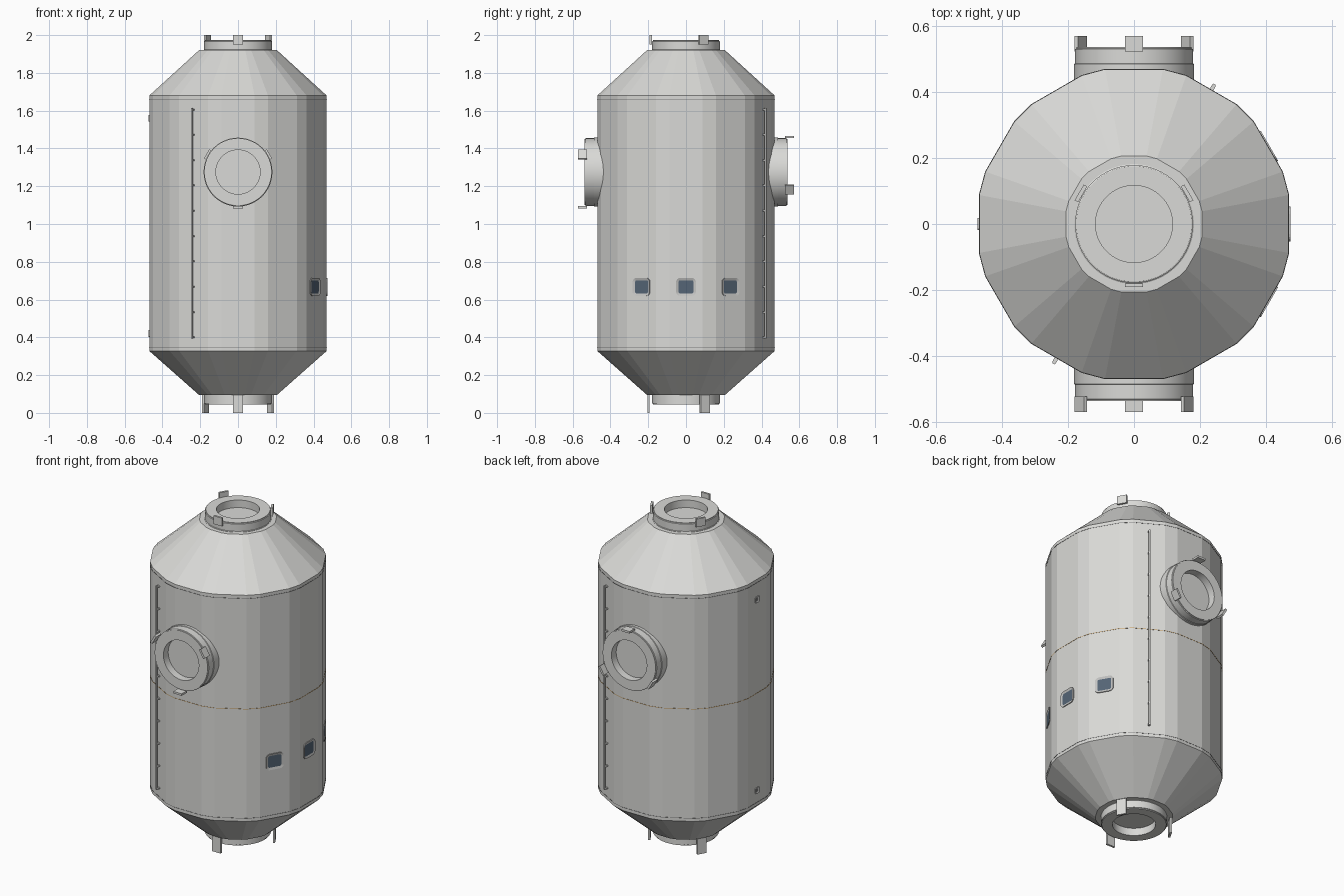
import bpy, bmesh
from math import sin, cos, pi, radians
from mathutils import Matrix, Vector

cube = bpy.data.objects.get("Cube")
if cube:
    bpy.data.objects.remove(cube)


def material(name, rgb):
    m = bpy.data.materials.new(name)
    m.use_nodes = True
    m.diffuse_color = (*rgb, 1)
    m.node_tree.nodes["Principled BSDF"].inputs["Base Color"].default_value = (*rgb, 1)
    return m


HULL = material("hull grey", (0.7, 0.7, 0.68))
FRAME = material("frame grey", (0.55, 0.55, 0.54))
GLASS = material("window blue", (0.09, 0.13, 0.18))
SEAM = material("seam orange", (0.55, 0.3, 0.08))
DARK = material("dark grey", (0.2, 0.2, 0.2))


def finish(name, bm, mats, matrix=Matrix(), smooth=False):
    bmesh.ops.recalc_face_normals(bm, faces=bm.faces)
    bm.transform(matrix)
    me = bpy.data.meshes.new(name)
    bm.to_mesh(me)
    bm.free()
    for m in mats:
        me.materials.append(m)
    if smooth:
        me.shade_smooth()
        me.set_sharp_from_angle(angle=radians(30))
    ob = bpy.data.objects.new(name, me)
    bpy.context.collection.objects.link(ob)
    return ob


def lathe(profile, angles):
    """Rings of (radius, height) joined with quads, end rings capped."""
    bm = bmesh.new()
    rings = [[bm.verts.new((r * cos(a), r * sin(a), z)) for a in angles] for r, z in profile]
    n = len(angles)
    for lo, hi in zip(rings, rings[1:]):
        for i in range(n):
            j = (i + 1) % n
            bm.faces.new((lo[i], lo[j], hi[j], hi[i]))
    bm.faces.new(rings[0])
    bm.faces.new(rings[-1])
    return bm


def add_box(bm, size, matrix):
    bmesh.ops.create_cube(bm, size=1, matrix=matrix @ Matrix.Diagonal((*size, 1)))


def around(deg, radius, z):
    """Frame whose local x points outward at the given angle."""
    return Matrix.Rotation(radians(deg), 4, "Z") @ Matrix.Translation((radius, 0, z))


# Hull: twelve broad sides with chamfered corners and coned ends
HULL_R = 0.478
hull_angles = [radians(30 * k + s * 10.6) for k in range(12) for s in (-1, 1)]
finish("hull", lathe([(0.21, 0.095), (HULL_R, 0.328), (HULL_R, 1.68), (0.21, 1.92)],
                     hull_angles), [HULL])

# Fine seams around the hull
for name, z, mat in (("lower_seam", 0.347, DARK), ("middle_seam", 1.0, SEAM),
                     ("upper_seam", 1.66, DARK)):
    r = HULL_R + 0.0012
    finish(name, lathe([(r, z - 0.001), (r, z + 0.001)], hull_angles), [mat])

# Docking ports: collar with a round recess and three guide tabs
PORT = [(0.182, -0.12), (0.182, -0.051), (0.179, -0.049), (0.179, -0.006),
        (0.175, -0.004), (0.175, 0), (0.117, 0), (0.117, -0.045)]
circle = [2 * pi * i / 64 for i in range(64)]


def port(name, location, rotation, tab_radius, tab_low, tab_high):
    place = Matrix.Translation(location) @ rotation
    finish(name + "_port", lathe(PORT, circle), [HULL], place, smooth=True)
    bm = bmesh.new()
    for deg in (-90, 30, 150):
        add_box(bm, (0.012, 0.055, tab_high - tab_low),
                around(deg, tab_radius, (tab_low + tab_high) / 2))
    finish(name + "_port_tabs", bm, [HULL], place)


port("top", (0, 0, 1.973), Matrix(), 0.186, -0.022, 0.027)
port("bottom", (0, 0, 0.045), Matrix.Rotation(pi, 4, "Y"), 0.198, -0.051, 0.045)
port("front", (0, -0.537, 1.275), Matrix.Rotation(pi / 2, 4, "X"), 0.186, -0.014, 0.034)
port("back", (0, 0.537, 1.275), Matrix.Rotation(-pi / 2, 4, "X"), 0.186, -0.014, 0.034)

# Long handrails on opposite sides, on evenly spaced standoffs
for name, deg in (("front_handrail", 240), ("back_handrail", 60)):
    bm = bmesh.new()
    add_box(bm, (0.008, 0.008, 1.22), around(deg, 0.486, 1.003))
    for i in range(10):
        add_box(bm, (0.02, 0.012, 0.008), around(deg, 0.476, 0.4 + i * 1.206 / 9))
    finish(name, bm, [HULL])


def framed_plate(name, deg, z, width, height, corner, border, mats):
    """Rounded plate on the hull with a sunken inner pane."""
    bm = bmesh.new()
    verts = []
    for q, (sx, sy) in enumerate(((1, 1), (-1, 1), (-1, -1), (1, -1))):
        for i in range(5):
            a = (q + i / 4) * pi / 2
            verts.append(bm.verts.new((0, sx * (width / 2 - corner) + corner * cos(a),
                                       sy * (height / 2 - corner) + corner * sin(a))))
    base = bm.faces.new(verts)
    top = bmesh.ops.extrude_face_region(bm, geom=[base])["geom"]
    bmesh.ops.translate(bm, verts=[v for v in top if isinstance(v, bmesh.types.BMVert)],
                        vec=Vector((0.006, 0, 0)))
    pane = next(f for f in top if isinstance(f, bmesh.types.BMFace))
    bmesh.ops.inset_region(bm, faces=[pane], thickness=border)
    for v in pane.verts:
        v.co.x -= 0.004
    pane.material_index = 1
    finish(name, bm, mats, around(deg, HULL_R * cos(radians(10.6)) - 0.001, z))


# Three windows on one side, two small fittings opposite
for name, deg in (("front_window", -30), ("middle_window", 0), ("back_window", 30)):
    framed_plate(name, deg, 0.667, 0.105, 0.095, 0.022, 0.013, [FRAME, GLASS])
for name, z in (("lower_fitting", 0.42), ("upper_fitting", 1.56)):
    framed_plate(name, 180, z, 0.036, 0.036, 0.006, 0.009, [FRAME, DARK])
